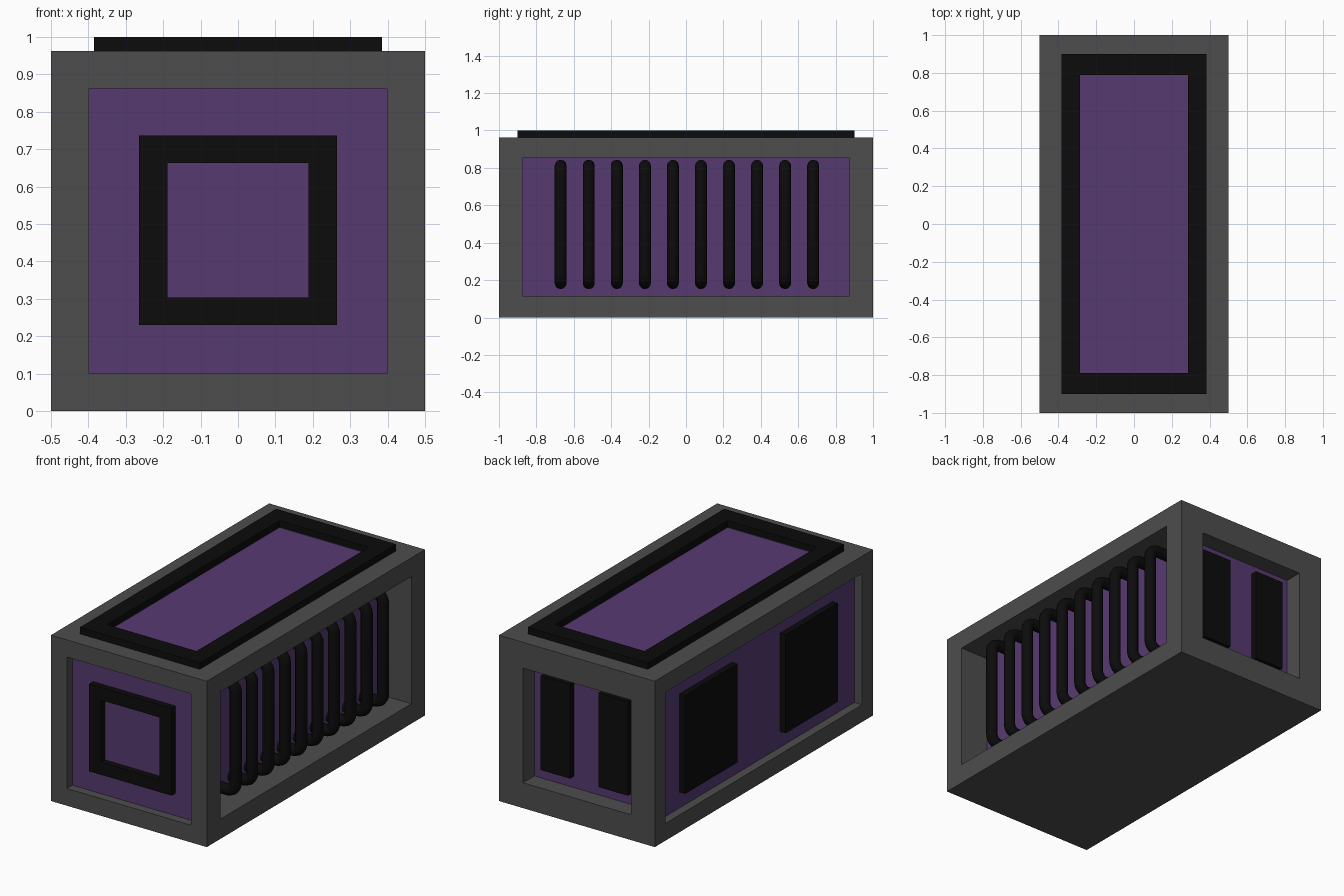
import bpy, bmesh, math

if "Cube" in bpy.data.objects:
    bpy.data.objects.remove(bpy.data.objects["Cube"])

H = 0.962  # housing height


def material(name, rgb):
    m = bpy.data.materials.new(name)
    m.diffuse_color = (*rgb, 1)
    m.use_nodes = True
    m.node_tree.nodes["Principled BSDF"].inputs["Base Color"].default_value = m.diffuse_color
    return m


GREY = material("dark grey", (0.075, 0.075, 0.075))
PURPLE = material("purple", (0.095, 0.042, 0.165))
BLACK = material("black", (0.0035, 0.0035, 0.0035))

# Each side maps (u, v, depth below the surface) to space
SIDES = {
    "front": lambda u, v, d: (u, -1 + d, v),
    "back": lambda u, v, d: (u, 1 - d, v),
    "right": lambda u, v, d: (0.5 - d, u, v),
    "left": lambda u, v, d: (-0.5 + d, u, v),
    "top": lambda u, v, d: (u, v, H - d),
    "bottom": lambda u, v, d: (u, v, d),
}


def rect(bm, side, r, d):
    u0, u1, v0, v1 = r
    return [bm.verts.new(SIDES[side](u, v, d))
            for u, v in ((u0, v0), (u1, v0), (u1, v1), (u0, v1))]


def bridge(bm, a, b):
    for i in range(4):
        j = (i + 1) % 4
        bm.faces.new((a[i], a[j], b[j], b[i]))


def finish(name, bm, mats):
    bmesh.ops.remove_doubles(bm, verts=bm.verts, dist=1e-5)
    bmesh.ops.recalc_face_normals(bm, faces=bm.faces)
    me = bpy.data.meshes.new(name)
    bm.to_mesh(me)
    bm.free()
    ob = bpy.data.objects.new(name, me)
    bpy.context.collection.objects.link(ob)
    for m in mats:
        me.materials.append(m)
    return ob


# Housing: a box with a recessed purple panel in every side but the bottom
bm = bmesh.new()
front_wall, side_wall, lid = (-0.5, 0.5, 0, H), (-1, 1, 0, H), (-0.5, 0.5, -1, 1)
for side, outer, inner, depth in (
        ("front", front_wall, (-0.398, 0.398, 0.1, 0.862), 0.05),
        ("back", front_wall, (-0.346, 0.346, 0.147, 0.812), 0.105),
        ("right", side_wall, (-0.875, 0.875, 0.115, 0.853), 0.18),
        ("left", side_wall, (-0.9, 0.9, 0.1, 0.861), 0.05),
        ("top", lid, (-0.287, 0.287, -0.79, 0.79), 0.002)):
    o, i, p = rect(bm, side, outer, 0), rect(bm, side, inner, 0), rect(bm, side, inner, depth)
    bridge(bm, o, i)
    bridge(bm, i, p)
    bm.faces.new(p).material_index = 1
bm.faces.new(rect(bm, "bottom", lid, 0))
finish("housing", bm, (GREY, PURPLE))


def ring(name, side, outer, inner, d0, d1):
    bm = bmesh.new()
    loops = [rect(bm, side, r, d) for r, d in
             ((outer, d0), (inner, d0), (inner, d1), (outer, d1))]
    for k in range(4):
        bridge(bm, loops[k], loops[(k + 1) % 4])
    finish(name, bm, (BLACK,))


def block(name, side, r, d0, d1):
    bm = bmesh.new()
    a, b = rect(bm, side, r, d0), rect(bm, side, r, d1)
    bridge(bm, a, b)
    bm.faces.new(a)
    bm.faces.new(b)
    finish(name, bm, (BLACK,))


# Raised rectangular trims on the top and front
ring("top_trim", "top", (-0.385, 0.385, -0.9, 0.9), (-0.287, 0.287, -0.79, 0.79), -0.038, 0.002)
ring("front_trim", "front", (-0.265, 0.265, 0.23, 0.737), (-0.188, 0.188, 0.303, 0.663), 0.014, 0.05)

# Paired slabs on the left and back
for s, tag in ((-1, "a"), (1, "b")):
    u0, u1 = sorted((s * 0.22, s * 0.70))
    block("left_slab_" + tag, "left", (u0, u1, 0.19, 0.762), 0.015, 0.05)
    u0, u1 = sorted((s * 0.092, s * 0.28))
    block("back_slab_" + tag, "back", (u0, u1, 0.213, 0.76), 0.068, 0.105)

# Row of bent pipes in the deep right-hand recess
X, Z0, Z1, R = 0.455, 0.184, 0.811, 0.05
path = [(0.31, Z0)]
for cz, start in ((Z0 + R, -90), (Z1 - R, 0)):
    for k in range(7):
        a = math.radians(start + 15 * k)
        path.append((X - R + R * math.cos(a), cz + R * math.sin(a)))
path.append((0.31, Z1))
for n in range(10):
    y = -0.67 + 0.15 * n
    cu = bpy.data.curves.new("pipe", "CURVE")
    cu.dimensions = "3D"
    cu.bevel_depth = 0.032
    cu.bevel_resolution = 4
    sp = cu.splines.new("POLY")
    sp.points.add(len(path) - 1)
    for pt, (x, z) in zip(sp.points, path):
        pt.co = (x, y, z, 1)
    sp.use_smooth = True
    cu.materials.append(BLACK)
    ob = bpy.data.objects.new("pipe_%d" % (n + 1), cu)
    bpy.context.collection.objects.link(ob)
